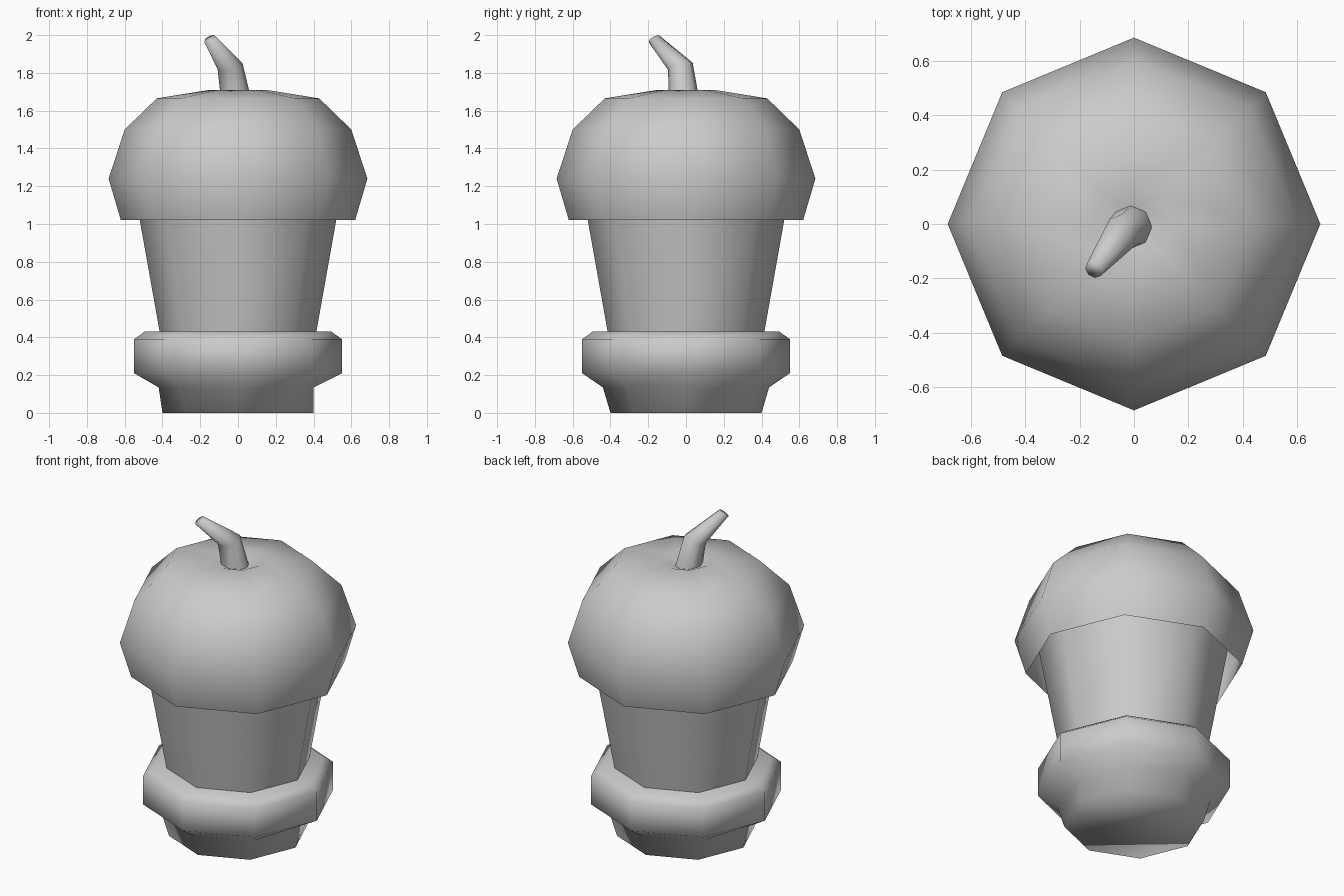
import bpy, bmesh
from math import sin, cos, pi
from mathutils import Vector

if "Cube" in bpy.data.objects:
    bpy.data.objects.remove(bpy.data.objects["Cube"])


def loft(name, rings, close_bottom=False, close_top=False):
    """Skin a list of equal-length point rings, ordered bottom to top."""
    bm = bmesh.new()
    rows = [[bm.verts.new(p) for p in ring] for ring in rings]
    n = len(rows[0])
    for a, b in zip(rows, rows[1:]):
        for i in range(n):
            j = (i + 1) % n
            bm.faces.new((a[i], a[j], b[j], b[i]))
    if close_bottom:
        bm.faces.new(rows[0][::-1])
    if close_top:
        bm.faces.new(rows[-1])
    for f in bm.faces:
        f.smooth = True
    me = bpy.data.meshes.new(name)
    bm.to_mesh(me)
    bm.free()
    ob = bpy.data.objects.new(name, me)
    bpy.context.collection.objects.link(ob)
    return ob


def circle(r, z, n=8):
    return [Vector((r * cos(2 * pi * i / n), r * sin(2 * pi * i / n), z)) for i in range(n)]


def lathe(profile):
    return [circle(r, z) for r, z in profile]


# Foot with a bulging collar; its lower neck is slightly uneven along x
foot = lathe([(0.40, 0), (0.44, 0.135), (0.55, 0.21), (0.55, 0.39), (0.495, 0.43)])
foot[1][0].x = 0.40
foot[1][4].x = -0.42
loft("base_collar", foot, True, True)

# Tapered cup running up inside the open cap
loft("cup", lathe([(0.415, 0.43), (0.52, 1.02), (0.55, 1.19)]))

# Domed cap, open underneath, with a dimple on top
loft("cap", lathe([(0.62, 1.02), (0.685, 1.24), (0.60, 1.50), (0.43, 1.665),
                   (0.15, 1.71), (0.05, 1.67)]), close_top=True)

# Bent, tapering stem: centre, radius, direction of each section
stem = []
for centre, r, d in [((-0.01, -0.01, 1.66), 0.08, (0, 0, 1)),
                     ((-0.042, -0.03, 1.835), 0.068, (-0.25, -0.3, 1)),
                     ((-0.148, -0.168, 1.985), 0.034, (-0.5, -0.6, 1))]:
    rot = Vector((0, 0, 1)).rotation_difference(Vector(d))
    stem.append([Vector(centre) + rot @ p for p in circle(r, 0)])
top = max(p.z for p in stem[-1])
for p in stem[-1]:
    p.z += 2.0 - top
loft("stem", stem, close_top=True)
